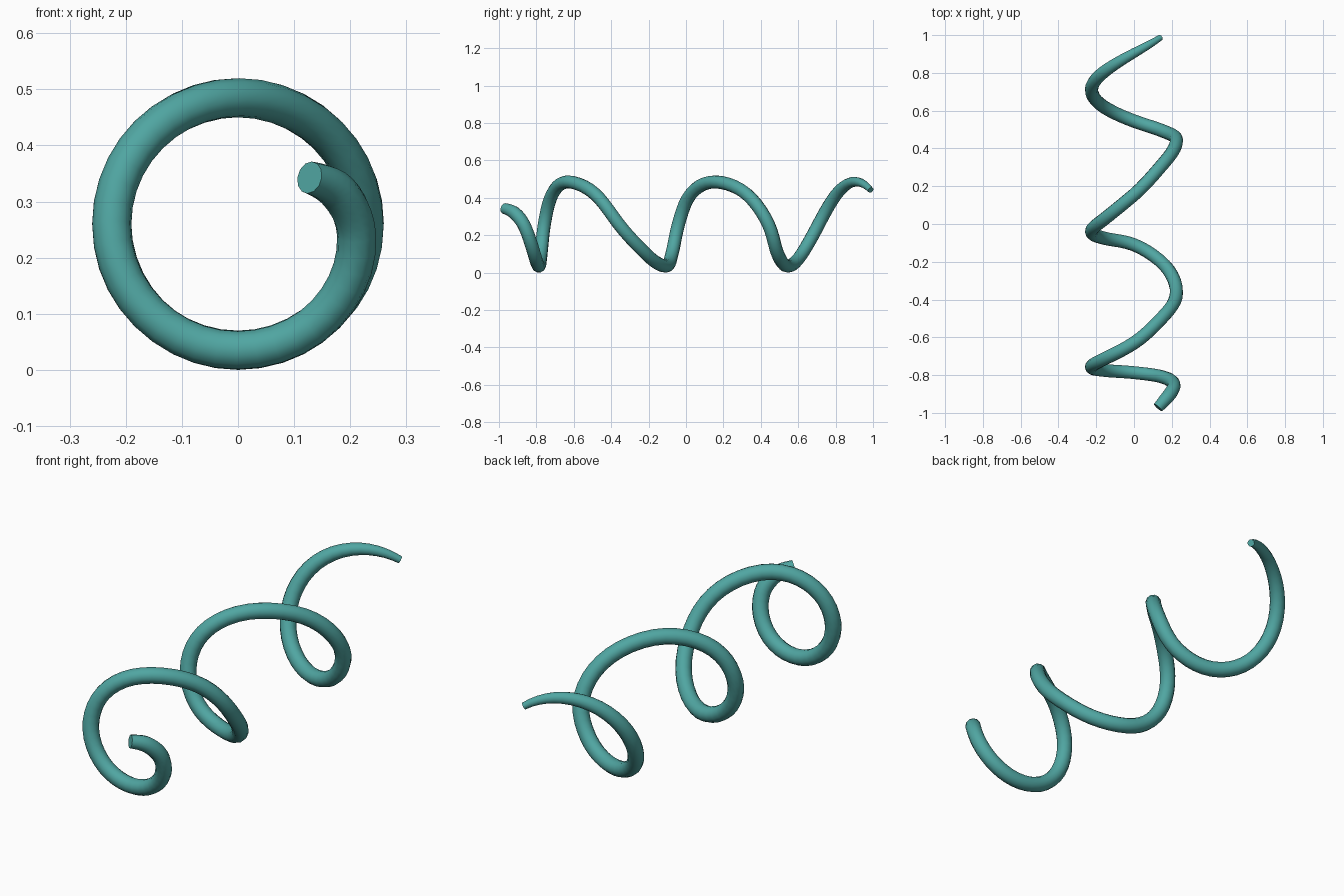
import bpy
from math import cos, sin, radians

if "Cube" in bpy.data.objects:
    bpy.data.objects.remove(bpy.data.objects["Cube"])

# Control rows: clockwise turn (degrees, seen from front), y, coil radius, tube radius
KEYS = [(-33, -.972, .152, .029), (-18, -.915, .187, .035), (5, -.86, .212, .035),
        (45, -.812, .224, .035), (90, -.787, .225, .035), (135, -.775, .225, .035),
        (180, -.757, .225, .035), (225, -.715, .225, .035), (270, -.63, .225, .035),
        (315, -.485, .225, .035), (360, -.36, .225, .035), (405, -.215, .225, .035),
        (450, -.11, .225, .035), (495, -.075, .225, .035), (540, -.04, .225, .035),
        (585, .025, .225, .035), (630, .155, .225, .035), (675, .325, .225, .035),
        (720, .44, .225, .035), (765, .49, .225, .035), (810, .545, .225, .035),
        (855, .62, .225, .035), (900, .71, .225, .035), (945, .805, .225, .033),
        (990, .905, .226, .026), (1028, .988, .23, .016)]
CENTRE_Z = 0.26
STEPS = 5


def smooth(i, u):
    """Hermite interpolation over uneven turn spacing."""
    def slope(k, c):
        a, b = KEYS[max(k - 1, 0)], KEYS[min(k + 1, len(KEYS) - 1)]
        return (b[c] - a[c]) / (b[0] - a[0])
    p, q = KEYS[i], KEYS[i + 1]
    d = q[0] - p[0]
    row = [p[0] + d * u]
    for c in (1, 2, 3):
        row.append((2*u**3 - 3*u**2 + 1) * p[c] + (u**3 - 2*u**2 + u) * d * slope(i, c)
                   + (3*u**2 - 2*u**3) * q[c] + (u**3 - u**2) * d * slope(i + 1, c))
    return row


rows = [smooth(i, s / STEPS) for i in range(len(KEYS) - 1) for s in range(STEPS)]
rows.append(KEYS[-1])

# Coiled tube
curve = bpy.data.curves.new("coil", 'CURVE')
curve.dimensions = '3D'
curve.bevel_depth = 1.0
curve.bevel_resolution = 4
curve.use_fill_caps = True
spline = curve.splines.new('POLY')
spline.points.add(len(rows) - 1)
for pt, (turn, y, r, tube) in zip(spline.points, rows):
    a = radians(-turn)
    pt.co = (r * cos(a), y, CENTRE_Z + r * sin(a), 1)
    pt.radius = tube
coil = bpy.data.objects.new("coil", curve)
bpy.context.collection.objects.link(coil)
bpy.context.view_layer.objects.active = coil
coil.select_set(True)
bpy.ops.object.convert(target='MESH')
coil = bpy.context.object
bpy.ops.object.shade_smooth_by_angle(angle=radians(50))

# Teal colour
teal = bpy.data.materials.new("teal")
teal.diffuse_color = (0.08, 0.38, 0.36, 1)
teal.use_nodes = True
teal.node_tree.nodes["Principled BSDF"].inputs["Base Color"].default_value = teal.diffuse_color
coil.data.materials.clear()
coil.data.materials.append(teal)
